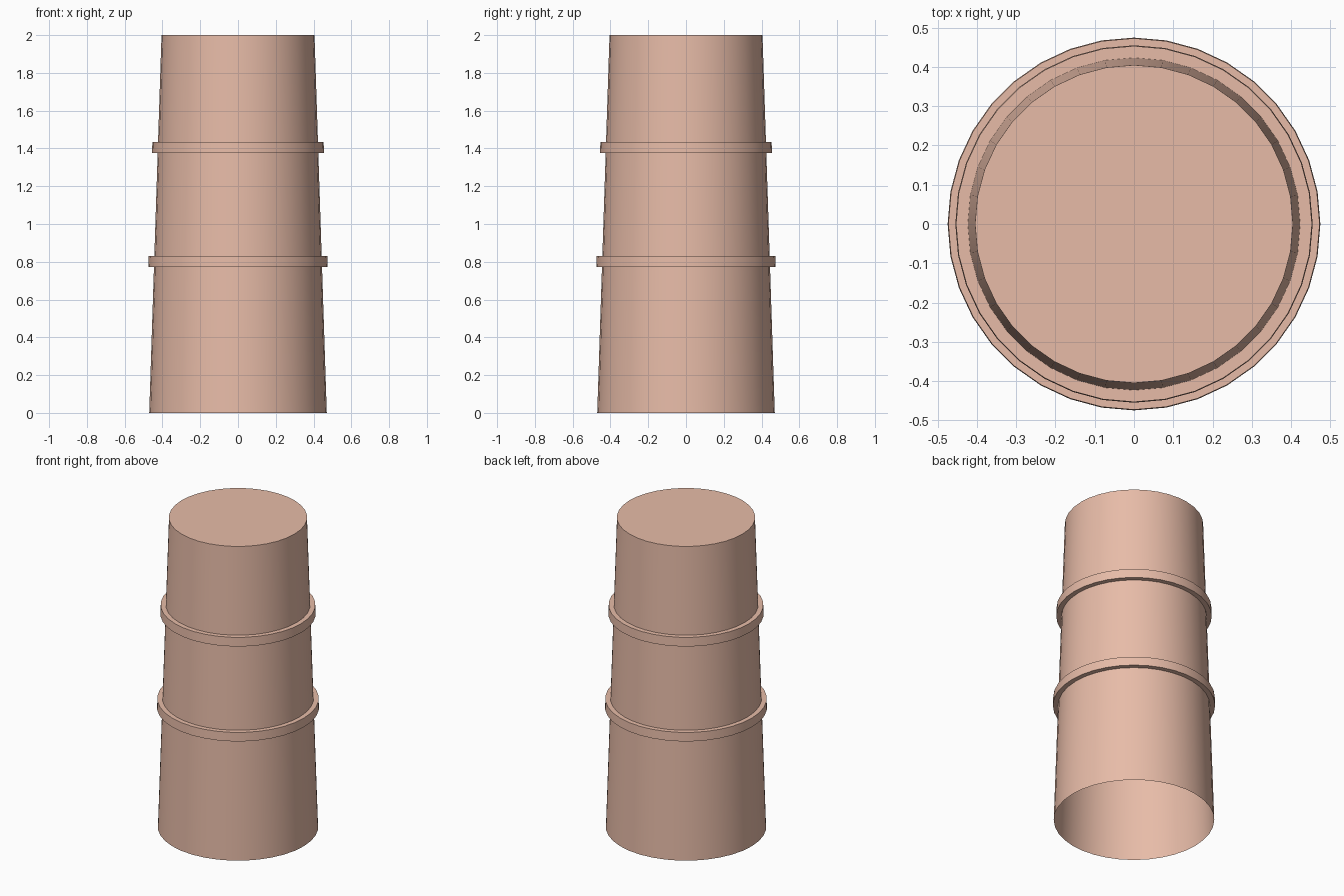
import bpy, bmesh, math

if "Cube" in bpy.data.objects:
    bpy.data.objects.remove(bpy.data.objects["Cube"])

SIDES = 36


def body_radius(z):
    return 0.47 + (0.405 - 0.47) * z / 2.0


# Side profile: tapered wall with two raised bands
profile = [(body_radius(0), 0.0)]
for z0, z1 in ((0.773, 0.83), (1.377, 1.435)):
    a, b = body_radius(z0), body_radius(z1)
    profile += [(a, z0), (a + 0.03, z0), (b + 0.03, z1), (b, z1)]
profile.append((body_radius(2), 2.0))

# Spin the profile; top is capped, bottom is open
bm = bmesh.new()
rings = []
for r, z in profile:
    rings.append([bm.verts.new((r * math.cos(2 * math.pi * i / SIDES),
                                r * math.sin(2 * math.pi * i / SIDES), z))
                  for i in range(SIDES)])
for lo, hi in zip(rings, rings[1:]):
    for i in range(SIDES):
        j = (i + 1) % SIDES
        bm.faces.new((lo[i], lo[j], hi[j], hi[i]))
bm.faces.new(rings[-1])

mesh = bpy.data.meshes.new("banded_column")
bm.to_mesh(mesh)
bm.free()
column = bpy.data.objects.new("banded_column", mesh)
bpy.context.collection.objects.link(column)

# Salmon clay colour
mat = bpy.data.materials.new("salmon_clay")
mat.diffuse_color = (0.8, 0.5, 0.39, 1)
mat.use_nodes = True
mat.node_tree.nodes["Principled BSDF"].inputs["Base Color"].default_value = mat.diffuse_color
mesh.materials.append(mat)

# Smooth wall, crisp rims
bpy.context.view_layer.objects.active = column
column.select_set(True)
bpy.ops.object.shade_smooth_by_angle(angle=math.radians(30))
